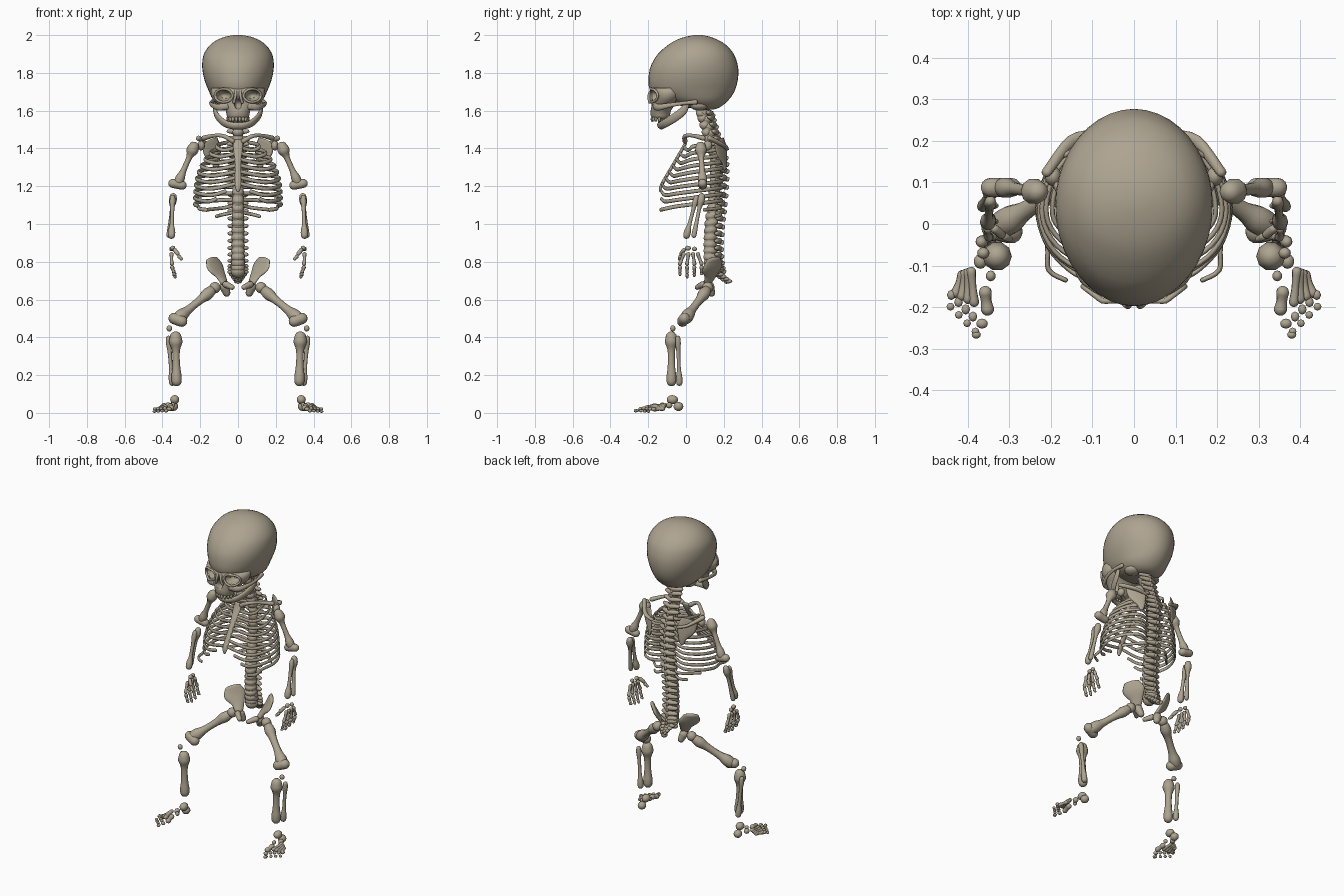
import bpy, bmesh
from math import sin, cos, pi, radians
from mathutils import Vector, Matrix

bone_mat = bpy.data.materials.new("bone")
bone_mat.diffuse_color = (0.42, 0.37, 0.28, 1)


def skin(bm, rings):
    """Join rings of verts into a closed skin."""
    n = len(rings[0])
    for a, b in zip(rings, rings[1:]):
        for i in range(n):
            bm.faces.new((a[i], a[(i + 1) % n], b[(i + 1) % n], b[i]))
    bm.faces.new(rings[0][::-1])
    bm.faces.new(rings[-1])


def catmull(p, t):
    i = min(int(t), len(p) - 2)
    f = t - i
    a, b = p[max(i - 1, 0)], p[i]
    c, d = p[i + 1], p[min(i + 2, len(p) - 1)]
    return 0.5 * (2 * b + (c - a) * f + (2 * a - 5 * b + 4 * c - d) * f * f + (3 * b - a - 3 * c + d) * f ** 3)


def tube(bm, pts, radii, ref=(0, 1, 0), seg=10, sub=4):
    """Round-ended sweep; radius is r or (across ref, along ref)."""
    pts = [Vector(p) for p in pts]
    if not isinstance(radii, list):
        radii = [radii] * len(pts)
    rad = [Vector(r if isinstance(r, tuple) else (r, r)) for r in radii]
    n = (len(pts) - 1) * sub
    c = [catmull(pts, i / sub) for i in range(n + 1)]
    r = [catmull(rad, i / sub) for i in range(n + 1)]
    tan = [(c[min(i + 1, n)] - c[max(i - 1, 0)]).normalized() for i in range(n + 1)]
    caps = [radians(a) for a in (80, 55, 28)]
    st = [(c[0] - tan[0] * min(r[0]) * sin(a), r[0] * cos(a), tan[0]) for a in caps]
    st += list(zip(c, r, tan))
    st += [(c[n] + tan[n] * min(r[n]) * sin(a), r[n] * cos(a), tan[n]) for a in caps[::-1]]
    rings = []
    for p, q, t in st:
        u = Vector(ref)
        u = (u - t * u.dot(t)).normalized()
        v = t.cross(u)
        rings.append([bm.verts.new(p + v * q[0] * cos(k * 2 * pi / seg) + u * q[1] * sin(k * 2 * pi / seg))
                      for k in range(seg)])
    skin(bm, rings)


def long_bone(bm, a, b, mid, ra, rb, ref=(0, 1, 0)):
    """Shaft with swollen ends."""
    a, b = Vector(a), Vector(b)
    pts = [a.lerp(b, f) for f in (0, .12, .28, .5, .72, .88, 1)]
    tube(bm, pts, [ra * .85, ra * .95, mid * 1.15, mid, mid * 1.15, rb * .9, rb * .9], ref, sub=3)


def ball(bm, c, s, rx=0, rz=0, seg=12):
    m = (Matrix.Translation(c) @ Matrix.Rotation(rz, 4, 'Z') @ Matrix.Rotation(rx, 4, 'X')
         @ Matrix.Diagonal((*s, 1)))
    bmesh.ops.create_uvsphere(bm, u_segments=seg, v_segments=seg * 2 // 3, radius=1, matrix=m)


def loft(bm, rows, seg=40):
    """Stack of ovals: z, half width, front y, back y."""
    rings = [[bm.verts.new((w * cos(k * 2 * pi / seg), (f + b) / 2 + (b - f) / 2 * sin(k * 2 * pi / seg), z))
              for k in range(seg)] for z, w, f, b in rows]
    skin(bm, rings)


def finish(name, bm, mirror=True):
    bmesh.ops.recalc_face_normals(bm, faces=bm.faces)
    for f in bm.faces:
        f.smooth = True
    me = bpy.data.meshes.new(name)
    bm.to_mesh(me)
    bm.free()
    ob = bpy.data.objects.new(name, me)
    me.materials.append(bone_mat)
    bpy.context.collection.objects.link(ob)
    if mirror:
        ob.modifiers.new("mirror", 'MIRROR')
        ob.modifiers["mirror"].use_mirror_merge = False
    return ob


def part(name, fn, *args, mirror=True, **kw):
    bm = bmesh.new()
    fn(bm, *args, **kw)
    return finish(name, bm, mirror)


# Skull: cranium and face with eye sockets and nose opening cut in
rows = [(1.607, .04, .07, .15), (1.618, .085, .0, .18), (1.65, .128, -.10, .22), (1.70, .153, -.185, .256),
        (1.76, .177, -.198, .274), (1.82, .189, -.192, .277), (1.87, .188, -.17, .266), (1.91, .176, -.14, .247),
        (1.95, .146, -.092, .21), (1.975, .11, -.05, .168), (1.992, .066, .0, .125), (2.0, .02, .045, .085)]
rv = [Vector(q) for q in rows]
fine = [catmull(rv, i / 2) for i in range((len(rv) - 1) * 2 + 1)]
cranium = part("cranium", loft, fine, mirror=False)
face = part("face_bone", loft, [(1.555, .05, -.175, -.09), (1.575, .06, -.187, -.085), (1.60, .064, -.187, -.08),
            (1.63, .10, -.183, -.06), (1.66, .135, -.182, -.02), (1.69, .145, -.192, .0), (1.72, .14, -.19, .0)],
            mirror=False)
bm = bmesh.new()
for s in (-1, 1):
    ball(bm, (s * .076, -.185, 1.68), (.043, .09, .032), seg=20)
ball(bm, (0, -.19, 1.634), (.02, .05, .027), seg=16)
cutter = finish("socket_cutter", bm, False)
cutter.hide_render = True
cutter.display_type = 'WIRE'
for ob in (cranium, face):
    m = ob.modifiers.new("sockets", 'BOOLEAN')
    m.operation, m.object, m.solver = 'DIFFERENCE', cutter, 'EXACT'
# Eye rims, cheek arches and nose ridge
rim = [(.076 + .046 * cos(a), -.185 + .75 * max(0, .046 * cos(a)) , 1.68 + .035 * sin(a))
       for a in [k * pi / 8 for k in range(17)]]
part("eye_rim", tube, rim, .007, sub=2)
part("cheek_arch", tube, [(.06, -.165, 1.625), (.105, -.145, 1.618), (.137, -.08, 1.63), (.145, -.01, 1.64),
     (.135, .05, 1.645)], [(.012, .02), (.012, .018), (.008, .012), (.008, .01), (.012, .014)], ref=(0, 0, 1))
part("nose_ridge", tube, [(.012, -.188, 1.70), (.014, -.197, 1.675), (.022, -.192, 1.645)], .008)
part("skull_base", ball, (.07, .07, 1.63), (.045, .05, .03))
# Lower jaw and teeth
jaw = [(.125, .005, 1.635), (.122, -.015, 1.60), (.108, -.055, 1.567), (.075, -.105, 1.536), (.035, -.132, 1.521)]
jaw = jaw + [(0, -.137, 1.519)] + [(-x, y, z) for x, y, z in jaw[::-1]]
jr = [(.009, .014), (.01, .022), (.011, .024), (.012, .023), (.013, .021)]
part("lower_jaw", tube, jaw, jr + [(.014, .021)] + jr[::-1], ref=(0, -.55, .83), mirror=False)
bm = bmesh.new()
for k in range(4):
    a = radians(10 + 21 * k)
    ball(bm, (.052 * sin(a), -.125 - .055 * cos(a), 1.555), (.009, .008, .014), seg=8)
    ball(bm, (.055 * sin(a), -.08 - .062 * cos(a), 1.543 + .004 * k), (.009, .008, .012), seg=8)
finish("teeth", bm)

# Spine: body, arch, spike and side processes for each vertebra
path = [Vector(p) for p in [(0, .085, 1.60), (0, .118, 1.49), (0, .15, 1.38), (0, .155, 1.25), (0, .145, 1.10),
                            (0, .13, .97), (0, .128, .85), (0, .14, .765)]]
for i in range(24):
    t = i / 23 * 7
    c = catmull(path, t)
    d = (catmull(path, min(t + .1, 7)) - catmull(path, max(t - .1, 0))).normalized()
    m = Matrix.Translation(c) @ (-d).to_track_quat('Z', 'Y').to_matrix().to_4x4()
    neck = i < 7
    w = .03 if neck else .028 + .011 * (i - 7) / 16
    side = .05 if neck else .045
    bm = bmesh.new()
    tube(bm, [(0, 0, -.012), (0, 0, -.006), (0, 0, .006), (0, 0, .012)], [w, w * .88, w * .88, w], seg=14, sub=2)
    for s in (-1, 1):
        tube(bm, [(s * side, .033, 0), (s * .025, .04, 0), (0, .05, 0)], [(.012, .010), (.015, .014), (.014, .016)],
             ref=(0, 0, 1), sub=2, seg=8)
    tube(bm, [(0, .035, .002), (0, .068, -.01)], [(.012, .016), (.006, .012)], ref=(0, 0, 1), sub=2, seg=8)
    bm.transform(Matrix.Translation(c) @ Matrix.Rotation(0, 4, 'X') @ Matrix.Rotation(
        -Vector((d.y, d.z)).angle_signed(Vector((0, -1))), 4, 'X'))
    finish("vertebra_%02d" % (i + 1), bm, False)
bm = bmesh.new()
for k in range(5):
    f = 1 - k * .16
    p = Vector((0, .155 + .015 * k, .745 - .012 * k))
    ball(bm, p, (.04 * f, .022 * f + .006, .014))
    for s in (-1, 1):
        ball(bm, p + Vector((s * .035 * f, .012, 0)), (.022 * f, .018, .011))
finish("sacrum", bm, False)

# Ribs, breastbone, floating ribs
for i in range(10):
    t = i / 9
    zb, w = 1.435 - .034 * i, .232 - .118 * (1 - t) ** 3
    k = min(i, 6)
    end = Vector((.016, -.012 - .019 * k, 1.405 - .032 * k))
    if i > 6:
        end += Vector((.05 * (i - 6), -.005, -.04 * (i - 6)))
    ye = end.y
    yf = ye + .025
    pts = [(.028, .155 + .02 * (1 - t) * t, zb), (w * .5, .192, zb - .004), (w * .86, .135, zb - .012),
           (w, .04, zb - .024), (w * .9, .04 + (yf - .04) * .62, zb - .036)]
    pts.append((max(w * .6, end.x + .04), yf - .004, min(end.z - .012, zb - .044) if i < 9 else zb - .048))
    pts.append(end if i < 9 else (.165, -.135, 1.075))
    part("rib_%02d" % (i + 1), tube, pts, (.006, .0105), ref=(0, 0, 1), seg=8, sub=4)
for i, (z, x) in enumerate([(1.085, .17), (1.05, .115)]):
    part("floating_rib_%d" % (i + 1), tube, [(.03, .16, z + .01), (.08, .185, z), (x, .155 - .06 * (1 - i), z - .01)],
         (.006, .0095), ref=(0, 0, 1), seg=8)
part("breastbone", tube, [(0, .0, 1.44), (0, -.012, 1.41), (0, -.07, 1.31), (0, -.128, 1.21), (0, -.137, 1.175)],
     [(.03, .008), (.026, .009), (.017, .009), (.018, .009), (.008, .006)], ref=(0, -1, .5), mirror=False)

# Shoulder: collarbone and shoulder blade
part("collarbone", tube, [(.03, -.005, 1.44), (.075, -.005, 1.465), (.125, .035, 1.468), (.18, .09, 1.455)],
     [.014, .011, .010, .014], ref=(0, 0, 1))
bm = bmesh.new()
tube(bm, [(.115, .205, 1.29), (.118, .203, 1.33), (.135, .19, 1.385), (.15, .175, 1.44)],
     [(.012, .006), (.028, .007), (.055, .007), (.05, .006)], ref=(.5, .85, 0))
tube(bm, [(.09, .215, 1.395), (.15, .20, 1.415), (.21, .125, 1.455)], [(.008, .012), (.009, .015), (.014, .012)])
ball(bm, (.195, .115, 1.415), (.02, .024, .026))
finish("shoulder_blade", bm)

# Arms
bm = bmesh.new()
long_bone(bm, (.234, .078, 1.408), (.314, .088, 1.225), .0145, .033, .027)
tube(bm, [(.296, .088, 1.205), (.345, .088, 1.215)], .024)
finish("upper_arm", bm)
part("forearm_outer", long_bone, (.346, .055, 1.14), (.352, .003, .94), .010, .016, .021)
part("forearm_inner", long_bone, (.343, .083, 1.145), (.365, .042, .94), .010, .022, .015)

# Hands: wrist pebbles, finger bones and thumb
bm = bmesh.new()
ball(bm, (.345, .01, .872), (.013, .016, .013))
ball(bm, (.352, .045, .868), (.012, .013, .012))
for k in range(4):
    y, y0 = -.032 + .038 * k, -.012 + .025 * k
    low = .012 * abs(k - 1.2)
    tube(bm, [(.352, y0, .84), (.352, (y + y0) / 2, .815), (.35, y, .79)], [.011, .008, .011], seg=8)
    tube(bm, [(.348, y, .77), (.344, y, .755), (.34, y, .743 + low * .3)], [.011, .008, .009], seg=8)
    tube(bm, [(.338, y, .729 + low * .4), (.333, y, .716 + low)], [.009, .007], seg=8, sub=2)
tube(bm, [(.335, -.012, .862), (.32, -.025, .843)], .011, seg=8, sub=2)
tube(bm, [(.312, -.03, .828), (.30, -.036, .815)], [.010, .008], seg=8, sub=2)
finish("hand", bm)

# Pelvis
part("hip_blade", tube, [(.075, .115, .69), (.092, .13, .725), (.12, .14, .77), (.138, .145, .812)],
     [(.014, .026), (.013, .04), (.014, .066), (.012, .048)], ref=(.7, -.7, .1), seg=16)
part("sit_bone", tube, [(.072, .125, .668), (.06, .135, .635)], [.026, .02])
part("front_hip_bone", tube, [(.065, .09, .68), (.032, .06, .665)], [.018, .014])

# Legs
bm = bmesh.new()
long_bone(bm, (.145, .105, .643), (.315, .0, .503), .021, .034, .038, ref=(0, 1, 1))
ball(bm, (.122, .115, .663), (.03, .03, .03))
tube(bm, [(.298, -.018, .485), (.338, -.008, .50)], .03)
finish("thigh_bone", bm)
part("kneecap", ball, (.363, -.07, .447), (.015, .014, .016))
part("shin_bone", long_bone, (.33, -.078, .40), (.325, -.077, .168), .019, .037, .03)
part("calf_bone", long_bone, (.368, -.043, .395), (.348, -.035, .16), .010, .016, .019)

# Feet: ankle, heel, midfoot pebbles, foot bones and toes
bm = bmesh.new()
ball(bm, (.335, -.072, .07), (.024, .03, .024))
ball(bm, (.342, -.04, .034), (.025, .026, .024))
ball(bm, (.37, -.09, .04), (.016, .018, .016))
ball(bm, (.345, -.125, .042), (.012, .013, .013))
for k in range(4):
    f = k / 3
    a, b = Vector((.392 + .022 * f, -.115 - .008 * f, .042 - .02 * f)), Vector((.385 + .045 * f, -.188 + .022 * f, .032 - .014 * f))
    tube(bm, [a, a.lerp(b, .5), b], [.012, .009, .012], seg=8)
    q = Vector((.388 + .052 * f, -.235 + .052 * f, .02 - .004 * f))
    ball(bm, q + Vector((0, .012, .004)), (.011, .013, .010), seg=8)
    ball(bm, q + Vector((-.006 + .008 * f, -.024 + .008 * f, -.008)), (.010, .010, .008), seg=8)
tube(bm, [(.358, -.165, .035), (.356, -.185, .03), (.353, -.205, .026)], [.016, .013, .016], seg=10)
ball(bm, (.366, -.24, .02), (.014, .012, .011))
ball(bm, (.38, -.267, .012), (.011, .009, .010))
finish("foot", bm)
